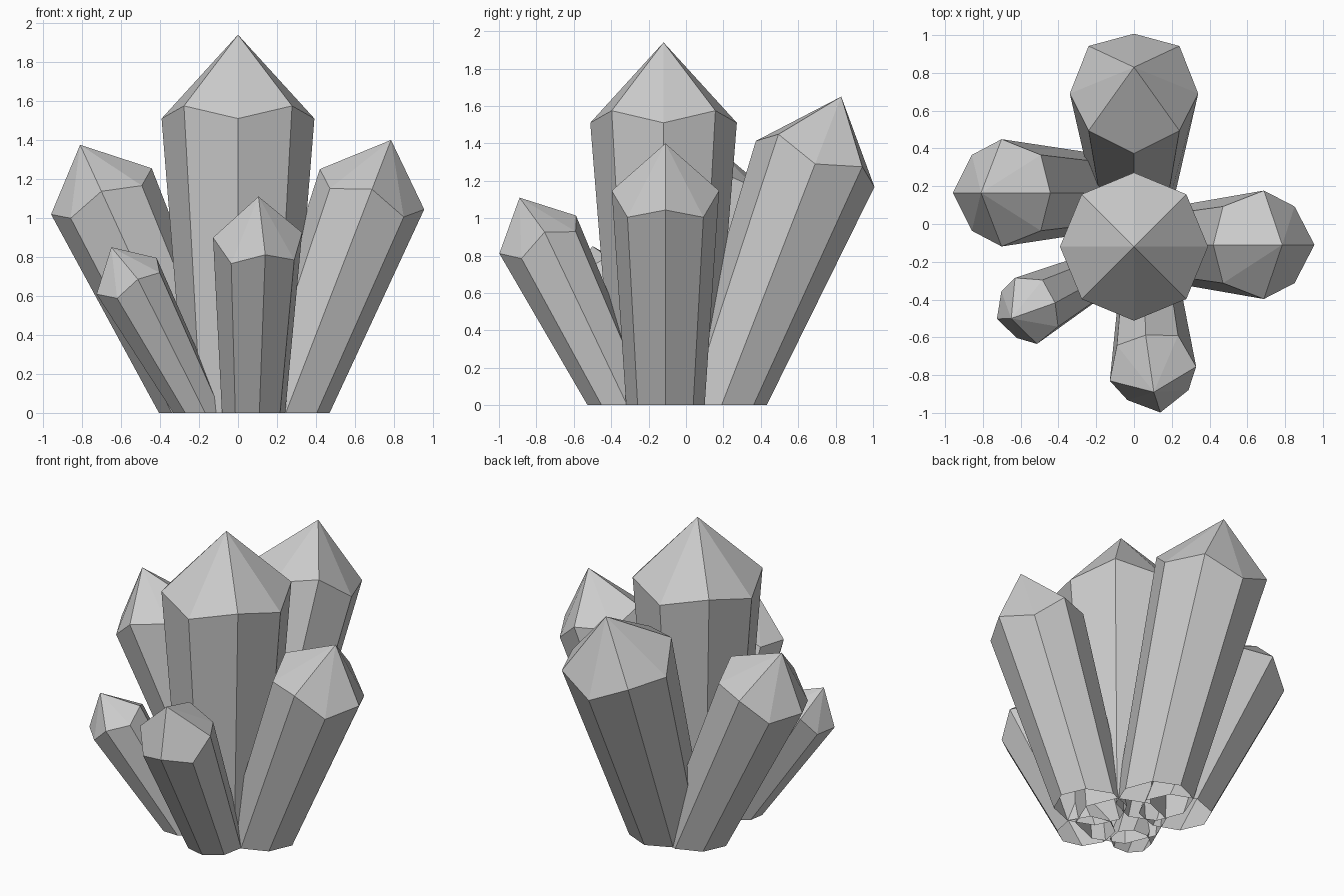
import bpy
from math import cos, sin, pi, radians
from mathutils import Vector

if "Cube" in bpy.data.objects:
    bpy.data.objects.remove(bpy.data.objects["Cube"])

SIDES = 8


def crystal(name, base, apex, r_base, r_top, high_drop, low_drop, rot):
    """Tapered prism cut flat at the ground, with a zigzag shoulder and a point."""
    base, apex = Vector((*base, 0)), Vector(apex)
    axis = (apex - base).normalized()
    turn = Vector((0, 0, 1)).rotation_difference(axis)
    foot, shoulder = [], []
    for i in range(SIDES):
        a = radians(rot) + 2 * pi * i / SIDES
        out = turn @ Vector((cos(a), sin(a), 0))
        p = base + out * r_base
        foot.append(p - axis * (p.z / axis.z))       # slide along axis to ground
        drop = low_drop if i % 2 else high_drop
        shoulder.append(apex - axis * drop + out * r_top)
    faces = []
    for i in range(SIDES):
        j = (i + 1) % SIDES
        faces.append((i, j, SIDES + j, SIDES + i))   # wall
        faces.append((SIDES + i, SIDES + j, 2 * SIDES))  # tip facet
    mesh = bpy.data.meshes.new(name)
    mesh.from_pydata(foot + shoulder + [apex], [], faces)
    mesh.update()
    obj = bpy.data.objects.new(name, mesh)
    bpy.context.collection.objects.link(obj)
    return obj


# Tall upright centre crystal
crystal("centre_crystal", (0.0, -0.12), (0.0, -0.12, 1.94), 0.27, 0.392, 0.365, 0.43, 45)
# Large leaning crystals around it
crystal("back_crystal", (0.0, 0.19), (0.0, 0.83, 1.65), 0.225, 0.34, 0.309, 0.386, 45)
crystal("right_crystal", (0.245, -0.11), (0.785, -0.11, 1.40), 0.21, 0.287, 0.271, 0.345, 0)
crystal("left_crystal", (-0.18, 0.165), (-0.81, 0.165, 1.375), 0.205, 0.284, 0.262, 0.322, 0)
# Small crystals at the front
crystal("front_crystal", (0.08, -0.345), (0.105, -0.89, 1.11), 0.165, 0.232, 0.22, 0.293, 10)
crystal("front_left_crystal", (-0.2, -0.27), (-0.65, -0.5, 0.85), 0.12, 0.185, 0.172, 0.215, 17)
